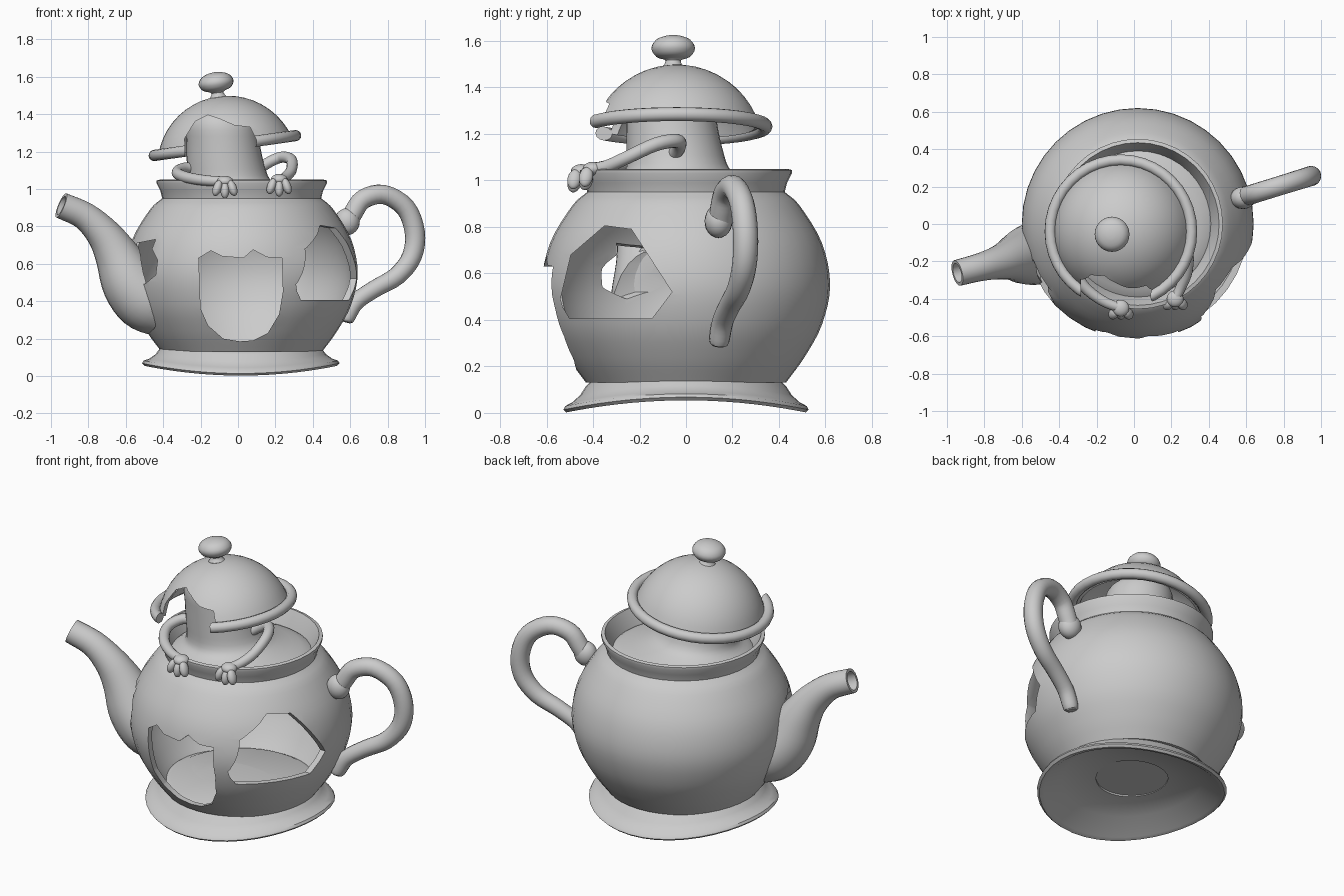
import bpy, bmesh, math
from mathutils import Vector, Matrix

old = bpy.data.objects.get("Cube")
if old:
    bpy.data.objects.remove(old)

clay = bpy.data.materials.new("grey_clay")
clay.use_nodes = True
GREY = (0.6, 0.6, 0.6, 1)
clay.diffuse_color = GREY
clay.node_tree.nodes["Principled BSDF"].inputs["Base Color"].default_value = GREY


def spline(pts, n=4):
    """Smooth run of tuples through the given points."""
    v = [Vector(p) for p in pts]
    v = [2 * v[0] - v[1]] + v + [2 * v[-1] - v[-2]]
    out = []
    for a, b, c, d in zip(v, v[1:], v[2:], v[3:]):
        for k in range(n):
            t = k / n
            out.append(0.5 * (2 * b + (c - a) * t + (2 * a - 5 * b + 4 * c - d) * t**2
                              + (3 * b - a - 3 * c + d) * t**3))
    return out + [v[-2]]


def finish(bm, name):
    bmesh.ops.remove_doubles(bm, verts=bm.verts, dist=1e-5)
    bmesh.ops.recalc_face_normals(bm, faces=bm.faces)
    me = bpy.data.meshes.new(name)
    bm.to_mesh(me)
    bm.free()
    me.materials.append(clay)
    ob = bpy.data.objects.new(name, me)
    bpy.context.collection.objects.link(ob)
    return ob


def activate(ob):
    bpy.ops.object.select_all(action='DESELECT')
    ob.select_set(True)
    bpy.context.view_layer.objects.active = ob


def loft(name, rings, sides):
    """Skin circles given as (centre, matrix, radius)."""
    bm = bmesh.new()
    loops = []
    for c, m, r in rings:
        loops.append([bm.verts.new(Vector(c) + m @ Vector((r * math.cos(a), r * math.sin(a), 0)))
                      for a in (math.tau * i / sides for i in range(sides))])
    for p, q in zip(loops, loops[1:]):
        for i in range(sides):
            j = (i + 1) % sides
            bm.faces.new((p[i], p[j], q[j], q[i]))
    bm.faces.new(loops[0])
    bm.faces.new(loops[-1])
    return finish(bm, name)


def lathe(name, profile, x=0, y=0, sides=40):
    return loft(name, [((x, y, z), Matrix.Identity(3), r) for r, z in profile], sides)


def path_rings(pts, n=4):
    """Circles square to a smooth path of (x, y, z, radius)."""
    s = spline(pts, n)
    c = [p.to_3d() if len(p) == 3 else Vector(p[:3]) for p in s]
    d = [(c[min(i + 1, len(c) - 1)] - c[max(i - 1, 0)]).normalized() for i in range(len(c))]
    m = Vector((0, 0, 1)).rotation_difference(d[0]).to_matrix()
    rings = []
    for i in range(len(c)):
        if i:
            m = d[i - 1].rotation_difference(d[i]).to_matrix() @ m
        rings.append((c[i], m.copy(), s[i][3]))
    return rings


def tube(name, pts, sides=14):
    return loft(name, path_rings(pts), sides)


def blob(name, loc, scale, rot=(0, 0, 0)):
    bm = bmesh.new()
    bmesh.ops.create_uvsphere(bm, u_segments=20, v_segments=12, radius=1)
    ob = finish(bm, name)
    ob.location, ob.scale, ob.rotation_euler = loc, scale, rot
    return ob


def prism(pts, axis, lo, hi):
    """Outline pushed along x or y, used for cutting."""
    bm = bmesh.new()
    ends = [[bm.verts.new((d, u, z) if axis == 'x' else (u, d, z)) for u, z in pts]
            for d in (lo, hi)]
    for e in ends:
        bm.faces.new(e)
    for i in range(len(pts)):
        j = (i + 1) % len(pts)
        bm.faces.new((ends[0][i], ends[0][j], ends[1][j], ends[1][i]))
    return finish(bm, "cutter")


def cut(targets, cutter):
    for ob in targets:
        mod = ob.modifiers.new("cut", 'BOOLEAN')
        mod.operation, mod.solver, mod.object = 'DIFFERENCE', 'EXACT', cutter
        activate(ob)
        bpy.ops.object.modifier_apply(modifier=mod.name)
    bpy.data.objects.remove(cutter)


# Pot body: thick shell with a flared rim
belly = [(0.43, 0.13), (0.51, 0.24), (0.585, 0.38), (0.62, 0.55), (0.585, 0.73),
         (0.49, 0.89), (0.425, 0.95)]
outer = spline(belly)
inner = [(r - 0.035, z) for r, z in reversed(outer)]
inner[-1] = (0.39, 0.17)
rim = [(0.435, 0.99), (0.455, 1.03), (0.455, 1.045), (0.435, 1.05), (0.41, 1.0)]
body = lathe("pot_body", [(0, 0.13)] + [tuple(p) for p in outer] + rim + inner + [(0, 0.165)], 0.02)

# Broken holes: front, left side, right side
cut([body], prism([(-0.21, 0.63), (-0.145, 0.67), (-0.085, 0.64), (0.03, 0.63), (0.08, 0.675),
                   (0.155, 0.635), (0.235, 0.63), (0.24, 0.45), (0.22, 0.33), (0.16, 0.23),
                   (0.08, 0.19), (0.01, 0.185), (-0.08, 0.2), (-0.16, 0.27), (-0.2, 0.36)],
                  'y', -1, -0.15))
cut([body], prism([(-0.54, 0.49), (-0.495, 0.68), (-0.35, 0.805), (-0.235, 0.79), (-0.06, 0.52),
                   (-0.147, 0.405), (-0.5, 0.405), (-0.53, 0.455)], 'x', 0.1, 1))
cut([body], prism([(-0.54, 0.71), (-0.44, 0.73), (-0.46, 0.68), (-0.43, 0.62), (-0.44, 0.54),
                   (-0.5, 0.49), (-0.54, 0.52)], 'y', -1, -0.1))

# Foot: flared skirt with a wavy lower edge
foot = lathe("foot", [(0.2, 0.12), (0.41, 0.115), (0.43, 0.1), (0.455, 0.065), (0.49, 0.04),
                      (0.52, 0.03), (0.528, 0.016), (0.515, 0.002), (0.49, 0.006), (0.39, 0.07),
                      (0.2, 0.075), (0.2, 0.1)], 0.015)
for v in foot.data.vertices:
    v.co.z += 0.052 * (1 - (v.co.y / 0.515) ** 2)

# Spout: hollow at the tip, trimmed where it meets the pot
rings = path_rings([(-0.42, -0.13, 0.38, 0.17), (-0.5, -0.15, 0.42, 0.175),
                    (-0.58, -0.17, 0.51, 0.155), (-0.65, -0.185, 0.65, 0.118),
                    (-0.72, -0.205, 0.76, 0.092), (-0.82, -0.23, 0.855, 0.075),
                    (-0.945, -0.262, 0.912, 0.07)])
hollow = [(c, m, r - 0.017) for c, m, r in reversed(rings[-10:])]
spout = loft("spout", rings + hollow, 24)
core = lathe("cutter", [(0, 0.1)] + [(r - 0.015, z) for r, z in outer] + [(0, 0.96)], 0.02)
cut([spout], core)

# Handle with a curled end
side = [(0.572, 0.29, 0.03), (0.58, 0.31, 0.043), (0.63, 0.395, 0.046), (0.73, 0.465, 0.047),
        (0.85, 0.535, 0.05), (0.93, 0.64, 0.053), (0.945, 0.77, 0.054), (0.895, 0.9, 0.053),
        (0.78, 0.97, 0.052), (0.67, 0.945, 0.052), (0.615, 0.87, 0.052), (0.59, 0.82, 0.05)]
tube("handle", [(x, 0.14 + 0.31 * (x - 0.57), z, r) for x, z, r in side], 16)
blob("handle_curl", (0.583, 0.14, 0.825), (0.068, 0.06, 0.072))

# Inner figure: leaning neck that spreads into the pot
neck = [(0.02, 0, 0.9, 0.45), (0.02, 0, 0.96, 0.38), (-0.02, -0.015, 1.0, 0.28),
        (-0.05, -0.035, 1.045, 0.225), (-0.068, -0.05, 1.14, 0.206), (-0.08, -0.062, 1.25, 0.195),
        (-0.09, -0.065, 1.34, 0.19), (-0.095, -0.06, 1.4, 0.16), (-0.1, -0.055, 1.43, 0.08)]
loft("inner_figure", [(p[:3], Matrix.Identity(3), p[3]) for p in spline(neck, 3)], 32)

# Arms and gripping hands
arms = {"right": [(-0.2, -0.08, 1.11, 0.03), (-0.29, -0.13, 1.11, 0.03), (-0.325, -0.22, 1.085, 0.03),
                  (-0.27, -0.33, 1.06, 0.03), (-0.17, -0.41, 1.045, 0.028), (-0.07, -0.45, 1.04, 0.026)],
        "left": [(0.1, -0.06, 1.1, 0.03), (0.17, -0.03, 1.145, 0.03), (0.235, -0.04, 1.17, 0.03),
                 (0.285, -0.13, 1.155, 0.03), (0.285, -0.25, 1.1, 0.029), (0.25, -0.34, 1.06, 0.028),
                 (0.22, -0.4, 1.05, 0.026)]}
for name, pts in arms.items():
    tube(name + "_arm", pts)
    hand = Vector(pts[-1][:3])
    blob(name + "_palm", hand, (0.045, 0.045, 0.03))
    for i in (-1, 0, 1):
        blob(f"{name}_finger_{i + 2}", hand + Vector((i * 0.04, -0.03, -0.035 - 0.012 * (i == 0))),
             (0.024, 0.03, 0.045), (-0.2, -0.35 * i, 0))

# Lid: tilted hollow dome, rolled edge and knob
R, T = 0.377, 0.025
arc = [i / 10 * math.acos(0.112 / R) for i in range(11)]
dome = [(R * math.sin(a), R * math.cos(a) - 0.112) for a in arc]
under = [((R - T) * math.sin(a), (R - T) * math.cos(a) - 0.112) for a in reversed(arc)]
lid = lathe("lid", dome + under)
ring = [math.tau * i / 12 for i in range(13)]
bm = bmesh.new()
loops = [[bm.verts.new(((0.382 + 0.03 * math.cos(b)) * math.cos(a),
                        (0.382 + 0.03 * math.cos(b)) * math.sin(a), 0.03 * math.sin(b)))
          for b in ring[:-1]] for a in (math.tau * k / 40 for k in range(40))]
for k in range(40):
    p, q = loops[k], loops[(k + 1) % 40]
    for i in range(12):
        j = (i + 1) % 12
        bm.faces.new((p[i], q[i], q[j], p[j]))
lid_rim = finish(bm, "lid_rim")
knob = lathe("lid_knob", spline([(0, 0.25), (0.045, 0.255), (0.035, 0.275), (0.036, 0.29), (0.075, 0.305),
                                 (0.094, 0.34), (0.075, 0.375), (0.035, 0.392), (0, 0.396)], 3), 0, -0.015, 24)
tilt = Matrix.Translation((-0.07, -0.04, 1.232)) @ Matrix.Rotation(math.radians(-8), 4, 'Y')
for ob in (lid, lid_rim, knob):
    ob.data.transform(tilt)
cut([lid, lid_rim], prism([(-0.28, 1.0), (-0.285, 1.27), (-0.23, 1.36), (-0.16, 1.395), (-0.1, 1.375),
                           (-0.02, 1.34), (0.065, 1.33), (0.1, 1.26), (0.09, 1.2), (0.09, 1.0)],
                          'y', -1, -0.12))

# Smooth shading with crisp breaks
for ob in list(bpy.context.collection.objects):
    if ob.type == 'MESH' and clay.name in ob.data.materials:
        activate(ob)
        bpy.ops.object.shade_smooth_by_angle(angle=math.radians(40))
